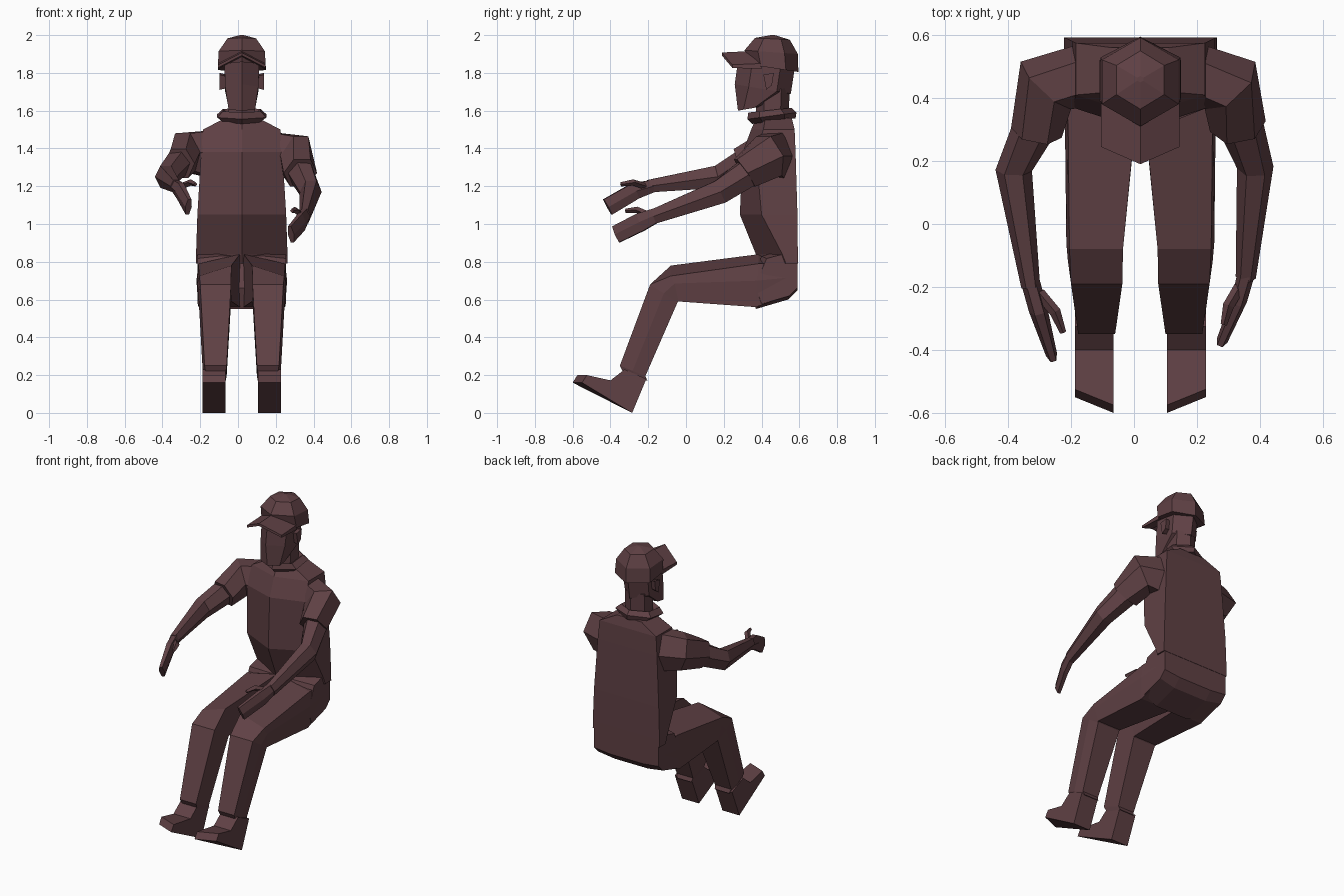
import bpy
import bmesh
import math
from mathutils import Vector

default_cube = bpy.data.objects.get("Cube")
if default_cube:
    bpy.data.objects.remove(default_cube, do_unlink=True)

MIDDLE = 0.02  # the body's own centre line in x

brown = bpy.data.materials.new("dark_reddish_brown")
brown.use_nodes = True
colour = (0.115, 0.052, 0.058, 1)
brown.diffuse_color = colour
brown.node_tree.nodes["Principled BSDF"].inputs["Base Color"].default_value = colour


def loft(name, rings):
    """Skin a list of equally long point rings and cap both ends."""
    bm = bmesh.new()
    loops = [[bm.verts.new(p) for p in ring] for ring in rings]
    count = len(loops[0])
    for low, high in zip(loops, loops[1:]):
        for i in range(count):
            j = (i + 1) % count
            bm.faces.new((low[i], low[j], high[j], high[i]))
    bm.faces.new(loops[0])
    bm.faces.new(loops[-1])
    bmesh.ops.recalc_face_normals(bm, faces=bm.faces)
    mesh = bpy.data.meshes.new(name)
    bm.to_mesh(mesh)
    bm.free()
    mesh.materials.append(brown)
    part = bpy.data.objects.new(name, mesh)
    bpy.context.scene.collection.objects.link(part)
    return part


def hex_ring(width, front, back, z_front, z_back):
    """Six-sided ring with a ridge at the front and the back."""
    def at(x, t):
        return Vector((MIDDLE + x, front + (back - front) * t,
                       z_front + (z_back - z_front) * t))
    return [at(0, 0), at(width, 0.25), at(width, 0.75),
            at(0, 1), at(-width, 0.75), at(-width, 0.25)]


def limb(name, stations, sides=6):
    """Faceted tube; each station is x, y, z, half width, half height."""
    centres = [Vector(s[:3]) for s in stations]
    rings = []
    for i, s in enumerate(stations):
        before, after = centres[max(i - 1, 0)], centres[min(i + 1, len(centres) - 1)]
        along = (after - before).normalized()
        side = along.cross(Vector((0, 0, 1))).normalized()
        up = side.cross(along)
        ring = []
        for k in range(sides):
            angle = math.tau * k / sides
            ring.append(centres[i] + side * s[3] * math.cos(angle)
                        + up * s[4] * 1.12 * math.sin(angle))
        rings.append(ring)
    return loft(name, rings)


# Shirt: flat back, ridged chest, tucked waist
torso_rings = []
for z, width, back, side_front, ridge in (
        (0.79, 0.243, 0.592, 0.53, 0.38),
        (0.84, 0.242, 0.592, 0.51, 0.37),
        (1.05, 0.235, 0.59, 0.40, 0.285),
        (1.38, 0.215, 0.58, 0.37, 0.3),
        (1.5, 0.205, 0.575, 0.41, 0.345),
        (1.56, 0.09, 0.56, 0.42, 0.37)):
    torso_rings.append([Vector((MIDDLE + x, y, z)) for x, y in (
        (0, ridge), (width, side_front), (width, back),
        (0, back), (-width, back), (-width, side_front))])
loft("shirt_body", torso_rings)

# Seat of the trousers, lofted from side to side
seat_profile = ((0.59, 0.88), (0.59, 0.65), (0.54, 0.6),
                (0.37, 0.55), (0.33, 0.66), (0.4, 0.83))
seat_rings = []
for x, scale in ((-0.235, 0.86), (-0.12, 1), (0, 1), (0.12, 1), (0.235, 0.86)):
    seat_rings.append([Vector((MIDDLE + x, 0.59 + (y - 0.59) * scale,
                               0.74 + (z - 0.74) * scale)) for y, z in seat_profile])
loft("trouser_seat", seat_rings)


def leg_ring(side, inner, outer, front, back, drop):
    """Section of a leg; drop lowers the outer front edge."""
    def at(x, p, lower=0):
        return Vector((MIDDLE + side * x, p[0], p[1] - lower))
    halfway = ((front[0] + back[0]) / 2, (front[1] + back[1]) / 2)
    return [at(inner, front), at(outer - 0.01, front, drop),
            at(outer, halfway), at(outer - 0.01, back), at(inner, back)]


# Legs and boots, mirrored about the centre line
for word, side in (("left", 1), ("right", -1)):
    loft(word + "_trouser_leg", [leg_ring(side, *row) for row in (
        (0, 0.235, (0.53, 0.81), (0.53, 0.62), 0.02),
        (0.01, 0.24, (0.385, 0.84), (0.37, 0.56), 0.05),
        (0.055, 0.235, (-0.08, 0.78), (-0.04, 0.59), 0.055),
        (0.057, 0.23, (-0.19, 0.68), (-0.045, 0.585), 0),
        (0.08, 0.207, (-0.35, 0.25), (-0.215, 0.195), 0),
        (0.085, 0.2, (-0.33, 0.21), (-0.205, 0.17), 0))])
    boot_profile = ((-0.325, 0.23), (-0.4, 0.172), (-0.575, 0.2),
                    (-0.6, 0.16), (-0.285, 0.0), (-0.21, 0.18))
    boot_rings = []
    for x, toe_cut in ((0.085, 0), (0.208, 0.05)):
        boot_rings.append([Vector((MIDDLE + side * x, y + (toe_cut if y < -0.5 else 0), z))
                           for y, z in boot_profile])
    loft(word + "_boot", boot_rings)

# Left arm, reaching forward and low
limb("left_sleeve", ((0.17, 0.48, 1.36, 0.1, 0.13), (0.305, 0.44, 1.36, 0.11, 0.115),
                     (0.33, 0.31, 1.27, 0.09, 0.09)))
limb("left_forearm", ((0.33, 0.34, 1.28, 0.075, 0.075), (0.385, 0.18, 1.17, 0.058, 0.065),
                      (0.355, -0.17, 1.04, 0.032, 0.04)))
limb("left_hand", ((0.358, -0.15, 1.05, 0.028, 0.038), (0.335, -0.24, 1.01, 0.025, 0.05),
                   (0.28, -0.37, 0.945, 0.018, 0.048)))
limb("left_thumb", ((0.335, -0.2, 1.05, 0.018, 0.015), (0.30, -0.26, 1.075, 0.018, 0.015),
                    (0.285, -0.32, 1.07, 0.01, 0.01)), 4)

# Right arm, reaching forward and higher
limb("right_sleeve", ((-0.13, 0.48, 1.37, 0.1, 0.13), (-0.28, 0.44, 1.38, 0.11, 0.105),
                      (-0.31, 0.29, 1.32, 0.082, 0.085)))
limb("right_forearm", ((-0.31, 0.32, 1.33, 0.07, 0.07), (-0.382, 0.17, 1.25, 0.058, 0.062),
                       (-0.328, -0.2, 1.2, 0.03, 0.034)))
limb("right_hand", ((-0.33, -0.18, 1.2, 0.03, 0.034), (-0.305, -0.27, 1.175, 0.03, 0.045),
                    (-0.262, -0.415, 1.09, 0.018, 0.048)))
limb("right_thumb", ((-0.3, -0.22, 1.2, 0.018, 0.015), (-0.25, -0.28, 1.22, 0.018, 0.015),
                     (-0.225, -0.345, 1.21, 0.01, 0.01)), 4)

# Neck, collar and head
loft("neck", [hex_ring(0.07, 0.37, 0.54, 1.5, 1.52), hex_ring(0.07, 0.37, 0.55, 1.7, 1.72)])
loft("collar", [hex_ring(0.095, 0.35, 0.58, 1.53, 1.56), hex_ring(0.13, 0.325, 0.585, 1.555, 1.59),
                hex_ring(0.1, 0.33, 0.56, 1.59, 1.615), hex_ring(0.07, 0.37, 0.54, 1.57, 1.59)])
loft("head", [hex_ring(0.07, 0.275, 0.39, 1.6, 1.62), hex_ring(0.088, 0.258, 0.555, 1.74, 1.69),
              hex_ring(0.092, 0.275, 0.575, 1.86, 1.82)])
for word, side in (("left", 1), ("right", -1)):
    ear = []
    for x, grow in ((0.08, 0.8), (0.118, 1)):
        ear.append([Vector((MIDDLE + side * x, 0.44 + y * grow, 1.755 + z * grow))
                    for y, z in ((-0.03, 0.035), (0.025, 0.045), (0.015, -0.02), (-0.015, -0.045))])
    loft(word + "_ear", ear)

# Cap crown and peaked brim
loft("cap_crown", [hex_ring(0.127, 0.33, 0.595, 1.845, 1.805), hex_ring(0.122, 0.31, 0.592, 1.92, 1.9),
                   hex_ring(0.076, 0.365, 0.55, 1.985, 1.975), hex_ring(0.01, 0.45, 0.47, 2, 2)])
brim = []
for x, root, tip, z in ((-0.125, 0.4, 0.245, 1.835), (0, 0.34, 0.19, 1.9), (0.125, 0.4, 0.245, 1.835)):
    brim.append([Vector((MIDDLE + x, y, z + h)) for y, h in (
        (root, 0.015), (tip, 0.008), (tip, -0.008), (root, -0.015))])
loft("cap_brim", brim)
